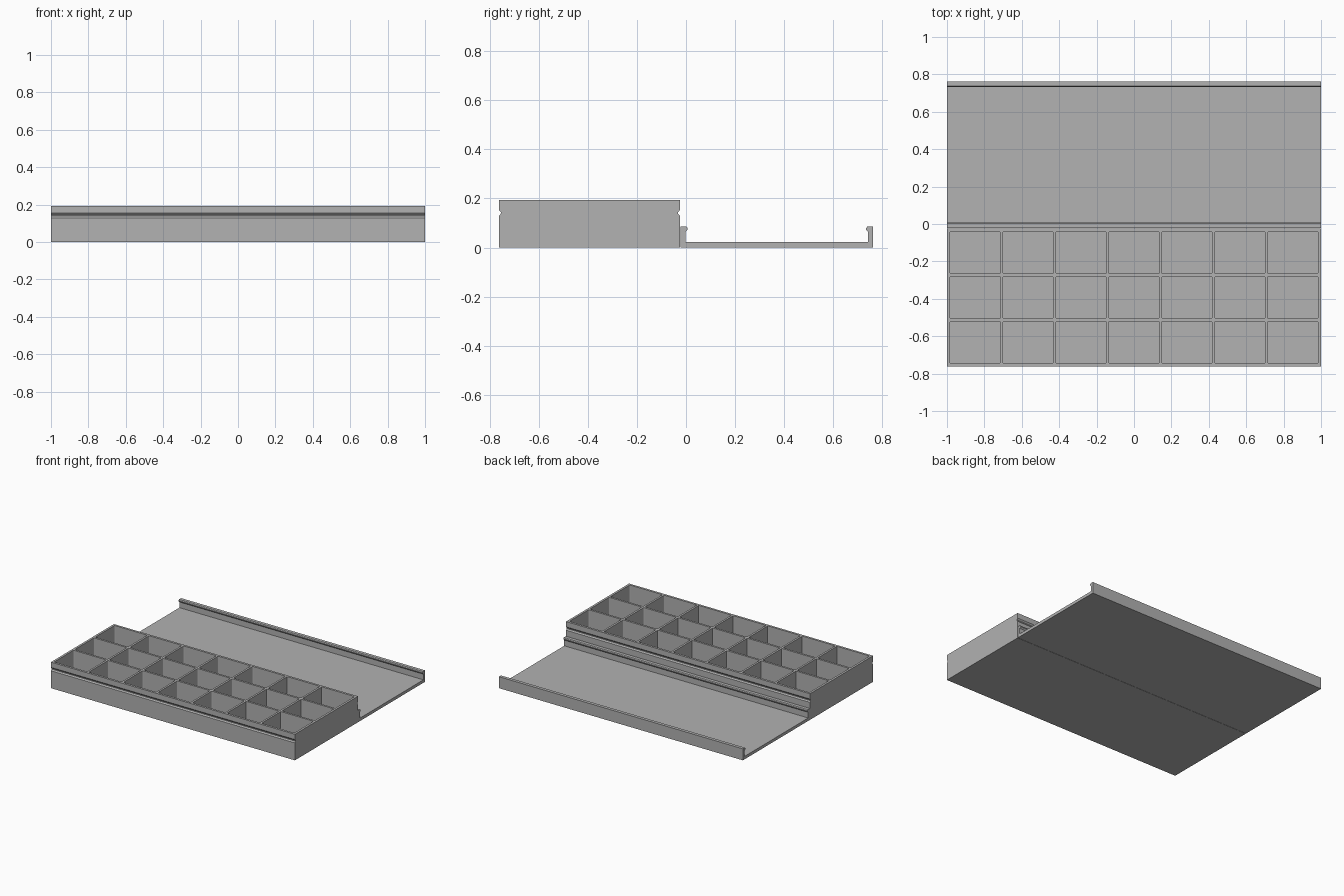
import bpy, bmesh

if "Cube" in bpy.data.objects:
    bpy.data.objects.remove(bpy.data.objects["Cube"])

grey = bpy.data.materials.new("grey plastic")
grey.diffuse_color = (0.445, 0.445, 0.445, 1)
grey.use_nodes = True
grey.node_tree.nodes["Principled BSDF"].inputs["Base Color"].default_value = grey.diffuse_color


def make_object(name, bm):
    bmesh.ops.recalc_face_normals(bm, faces=bm.faces)
    mesh = bpy.data.meshes.new(name)
    bm.to_mesh(mesh)
    bm.free()
    mesh.materials.append(grey)
    obj = bpy.data.objects.new(name, mesh)
    bpy.context.collection.objects.link(obj)
    return obj


def extrude_along_x(name, profile):
    """Solid with a constant (y, z) profile running from x = -1 to 1."""
    bm = bmesh.new()
    face = bm.faces.new([bm.verts.new((-1, y, z)) for y, z in profile])
    geom = bmesh.ops.extrude_face_region(bm, geom=[face])["geom"]
    moved = [v for v in geom if isinstance(v, bmesh.types.BMVert)]
    bmesh.ops.translate(bm, verts=moved, vec=(2, 0, 0))
    return make_object(name, bm)


def mirrored(half, centre):
    """Close a half profile of (offset, z) points by mirroring it about y = centre."""
    return ([(centre + d, z) for d, z in half]
            + [(centre - d, z) for d, z in reversed(half)])


# Tray body: block with a snap groove along the front and back
TRAY_Y, TRAY_H = -0.393, 0.193
W = 0.369
tray = extrude_along_x("compartment_tray", mirrored(
    [(W, 0), (W, 0.129), (W - 0.008, 0.138), (W - 0.008, 0.144),
     (W, 0.154), (W, TRAY_H)], TRAY_Y))

# Compartments: 7 x 3 pockets with rounded vertical corners
COLS, ROWS, WALL, EDGE, FLOOR = 7, 3, 0.015, 0.0165, 0.022
cell_x = (2 - 2 * EDGE - (COLS - 1) * WALL) / COLS
cell_y = (2 * W - 2 * EDGE - (ROWS - 1) * WALL) / ROWS
bm = bmesh.new()
for i in range(COLS):
    for j in range(ROWS):
        cx = (i - (COLS - 1) / 2) * (cell_x + WALL)
        cy = TRAY_Y + (j - (ROWS - 1) / 2) * (cell_y + WALL)
        verts = bmesh.ops.create_cube(bm, size=1)["verts"]
        bmesh.ops.scale(bm, verts=verts, vec=(cell_x, cell_y, 0.3))
        bmesh.ops.translate(bm, verts=verts, vec=(cx, cy, FLOOR + 0.15))
uprights = [e for e in bm.edges if abs(e.verts[0].co.z - e.verts[1].co.z) > 0.1]
bmesh.ops.bevel(bm, geom=uprights, offset=0.006, segments=3, profile=0.5,
                affect='EDGES')
cutter = make_object("compartment_cutter", bm)
cutter.hide_render = True
cut = tray.modifiers.new("compartments", 'BOOLEAN')
cut.operation, cut.solver, cut.object = 'DIFFERENCE', 'EXACT', cutter
bpy.context.view_layer.objects.active = tray
tray.select_set(True)
bpy.ops.object.modifier_apply(modifier=cut.name)
bpy.data.objects.remove(cutter)

# Sliding lid lying open: flat plate with two hooked side rails
LID_Y, LID_W, INNER, LID_H = 0.370, 0.392, 0.372, 0.085
extrude_along_x("sliding_lid", mirrored(
    [(LID_W, 0), (LID_W, LID_H), (INNER - 0.004, LID_H),
     (INNER - 0.009, 0.079), (INNER - 0.009, 0.073), (INNER, 0.064),
     (INNER, 0.022)], LID_Y))
